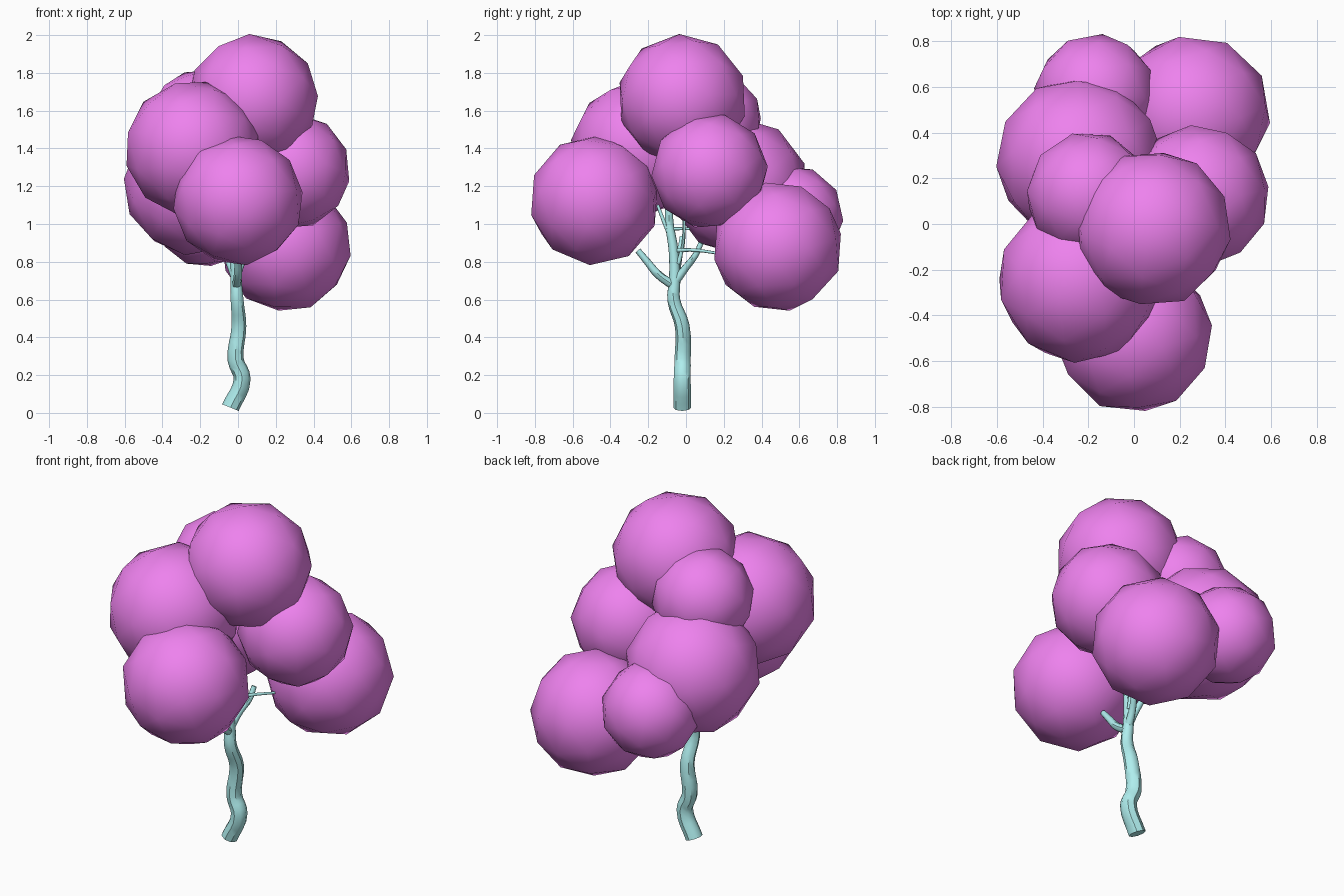
import bpy, random
from math import pi

if "Cube" in bpy.data.objects:
    bpy.data.objects.remove(bpy.data.objects["Cube"])

random.seed(4)


def material(name, rgb):
    m = bpy.data.materials.new(name)
    m.diffuse_color = (*rgb, 1)
    m.use_nodes = True
    m.node_tree.nodes["Principled BSDF"].inputs["Base Color"].default_value = m.diffuse_color
    return m


leaf_mat = material("pink_leaves", (0.855, 0.223, 0.855))
bark_mat = material("pale_bark", (0.429, 0.855, 0.855))


def leaf_ball(name, center, radius):
    bpy.ops.mesh.primitive_ico_sphere_add(
        subdivisions=2, radius=radius * 1.02, location=center,
        rotation=[random.uniform(0, 2 * pi) for _ in range(3)])
    ob = bpy.context.object
    ob.name = name
    ob.data.materials.append(leaf_mat)
    bpy.ops.object.shade_smooth()


def limb(name, points):
    """Tapered tube through (x, y, z, radius) points."""
    cu = bpy.data.curves.new(name, 'CURVE')
    cu.dimensions = '3D'
    cu.bevel_depth = 1.0
    cu.bevel_resolution = 2
    cu.resolution_u = 4
    cu.use_fill_caps = True
    sp = cu.splines.new('BEZIER')
    sp.bezier_points.add(len(points) - 1)
    for bp, (x, y, z, r) in zip(sp.bezier_points, points):
        bp.co = (x, y, z)
        bp.radius = r
        bp.handle_left_type = bp.handle_right_type = 'AUTO'
    ob = bpy.data.objects.new(name, cu)
    bpy.context.collection.objects.link(ob)
    cu.materials.append(bark_mat)
    # turn into a mesh
    bpy.ops.object.select_all(action='DESELECT')
    ob.select_set(True)
    bpy.context.view_layer.objects.active = ob
    bpy.ops.object.convert(target='MESH')
    bpy.ops.object.shade_smooth_by_angle(angle=pi / 4)


# Foliage balls
leaf_ball("foliage_top", (0.08, -0.02, 1.66), 0.34)
leaf_ball("foliage_front", (0.00, -0.485, 1.125), 0.34)
leaf_ball("foliage_front_left", (-0.24, -0.25, 1.40), 0.355)
leaf_ball("foliage_right", (0.285, 0.125, 1.28), 0.305)
leaf_ball("foliage_back_right", (0.255, 0.485, 0.88), 0.34)
leaf_ball("foliage_upper_left", (-0.20, 0.13, 1.545), 0.27)
leaf_ball("foliage_back_left", (-0.24, 0.28, 1.20), 0.36)
leaf_ball("foliage_back", (-0.17, 0.565, 1.04), 0.265)

# Crooked trunk
limb("trunk", [(-0.04, -0.02, 0.028, 0.047), (0.022, -0.02, 0.18, 0.045),
               (-0.012, -0.018, 0.28, 0.043), (0.005, -0.02, 0.46, 0.039),
               (-0.005, -0.065, 0.60, 0.034), (-0.01, -0.06, 0.70, 0.03),
               (-0.015, -0.065, 0.85, 0.026), (-0.02, -0.09, 1.03, 0.022),
               (-0.01, -0.08, 1.25, 0.014)])

# Branches
limb("front_branch", [(-0.01, -0.06, 0.67, 0.024), (0.0, -0.15, 0.735, 0.022),
                      (0.0, -0.205, 0.80, 0.019), (0.0, -0.255, 0.86, 0.016)])
limb("back_branch", [(-0.01, -0.06, 0.69, 0.024), (0.01, 0.0, 0.77, 0.02),
                     (0.04, 0.05, 0.835, 0.017), (0.05, 0.08, 0.90, 0.014)])
limb("left_branch", [(-0.01, -0.06, 0.70, 0.022), (-0.05, -0.04, 0.80, 0.018),
                     (-0.11, -0.02, 0.93, 0.014)])

# Twigs
limb("low_twig", [(-0.01, -0.05, 0.86, 0.011), (0.05, 0.04, 0.862, 0.009),
                  (0.12, 0.17, 0.845, 0.007)])
limb("upright_twig", [(0.0, -0.04, 0.79, 0.012), (0.01, -0.015, 0.90, 0.010),
                      (0.02, -0.01, 1.05, 0.008)])
limb("high_twig", [(-0.02, -0.08, 0.975, 0.009), (0.01, 0.02, 0.975, 0.007)])
limb("front_twig", [(-0.015, -0.09, 0.95, 0.012), (-0.02, -0.12, 1.02, 0.010),
                    (-0.03, -0.15, 1.10, 0.008)])
